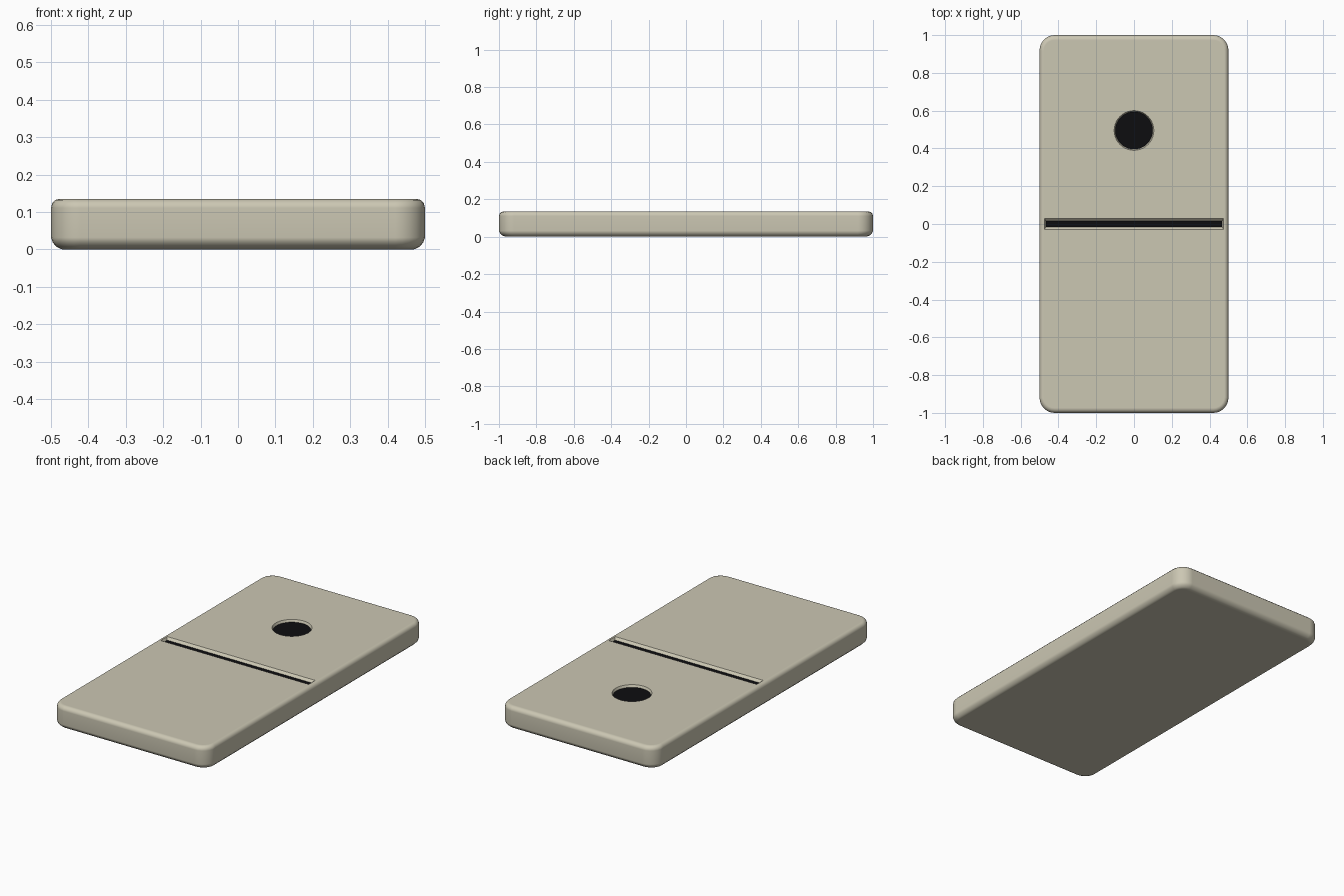
import bpy, bmesh
from math import sin, cos, pi, radians

if "Cube" in bpy.data.objects:
    bpy.data.objects.remove(bpy.data.objects["Cube"])

H = 0.135       # tile thickness
DEPTH = 0.014   # recess depth


def material(name, color):
    m = bpy.data.materials.new(name)
    m.diffuse_color = color
    m.use_nodes = True
    m.node_tree.nodes["Principled BSDF"].inputs["Base Color"].default_value = m.diffuse_color
    return m


ivory = material("ivory", (0.60, 0.57, 0.45, 1))
black = material("black", (0.004, 0.004, 0.005, 1))


def loft(name, rings, mat):
    """Closed solid through equal-length rings of points, bottom to top."""
    bm = bmesh.new()
    loops = [[bm.verts.new(p) for p in r] for r in rings]
    n = len(loops[0])
    for a, b in zip(loops, loops[1:]):
        for i in range(n):
            j = (i + 1) % n
            bm.faces.new((a[i], a[j], b[j], b[i]))
    bm.faces.new(loops[0][::-1])
    bm.faces.new(loops[-1])
    me = bpy.data.meshes.new(name)
    bm.to_mesh(me)
    bm.free()
    me.materials.append(mat)
    ob = bpy.data.objects.new(name, me)
    bpy.context.collection.objects.link(ob)
    return ob


def rounded_rect(hx, hy, r, z, seg=6):
    pts = []
    for k, (sx, sy) in enumerate(((1, 1), (-1, 1), (-1, -1), (1, -1))):
        for i in range(seg + 1):
            a = pi / 2 * (k + i / seg)
            pts.append((sx * (hx - r) + r * cos(a), sy * (hy - r) + r * sin(a), z))
    return pts


def rect(hx, hy, z):
    return [(hx, hy, z), (-hx, hy, z), (-hx, -hy, z), (hx, -hy, z)]


def circle(r, y, z, n=48):
    return [(r * cos(2 * pi * i / n), y + r * sin(2 * pi * i / n), z) for i in range(n)]


# Tile body: inset and height of each ring, softer at the bottom edge
profile = [(0.030, 0), (0.015, 0.007), (0.005, 0.018), (0, 0.032),
           (0, H - 0.024), (0.003, H - 0.012), (0.011, H - 0.003), (0.022, H)]
tile = loft("tile_body", [rounded_rect(0.5 - d, 1 - d * 1.2, 0.08 - d, z)
                          for d, z in profile], ivory)

# Recesses: sloped groove across the middle and a round pip
floor = H - DEPTH
cutters = [
    loft("groove_cutter", [rect(0.467, 0.016, floor), rect(0.475, 0.030, H),
                           rect(0.475, 0.030, H + 0.05)], ivory),
    loft("pip_cutter", [circle(0.099, 0.495, floor), circle(0.105, 0.495, H),
                        circle(0.105, 0.495, H + 0.05)], ivory),
]
bpy.context.view_layer.objects.active = tile
tile.select_set(True)
for c in cutters:
    mod = tile.modifiers.new("cut", 'BOOLEAN')
    mod.operation = 'DIFFERENCE'
    mod.solver = 'EXACT'
    mod.object = c
    bpy.ops.object.modifier_apply(modifier=mod.name)
    bpy.data.objects.remove(c)
bpy.ops.object.shade_smooth_by_angle(angle=radians(40))
wn = tile.modifiers.new("flat_top_shading", 'WEIGHTED_NORMAL')
wn.keep_sharp = True

# Black inlays on the recess floors
loft("divider_inlay", [rect(0.466, 0.016, floor - 0.002),
                       rect(0.466, 0.016, floor + 0.001)], black)
loft("pip_inlay", [circle(0.099, 0.495, floor - 0.002),
                   circle(0.099, 0.495, floor + 0.001)], black)
